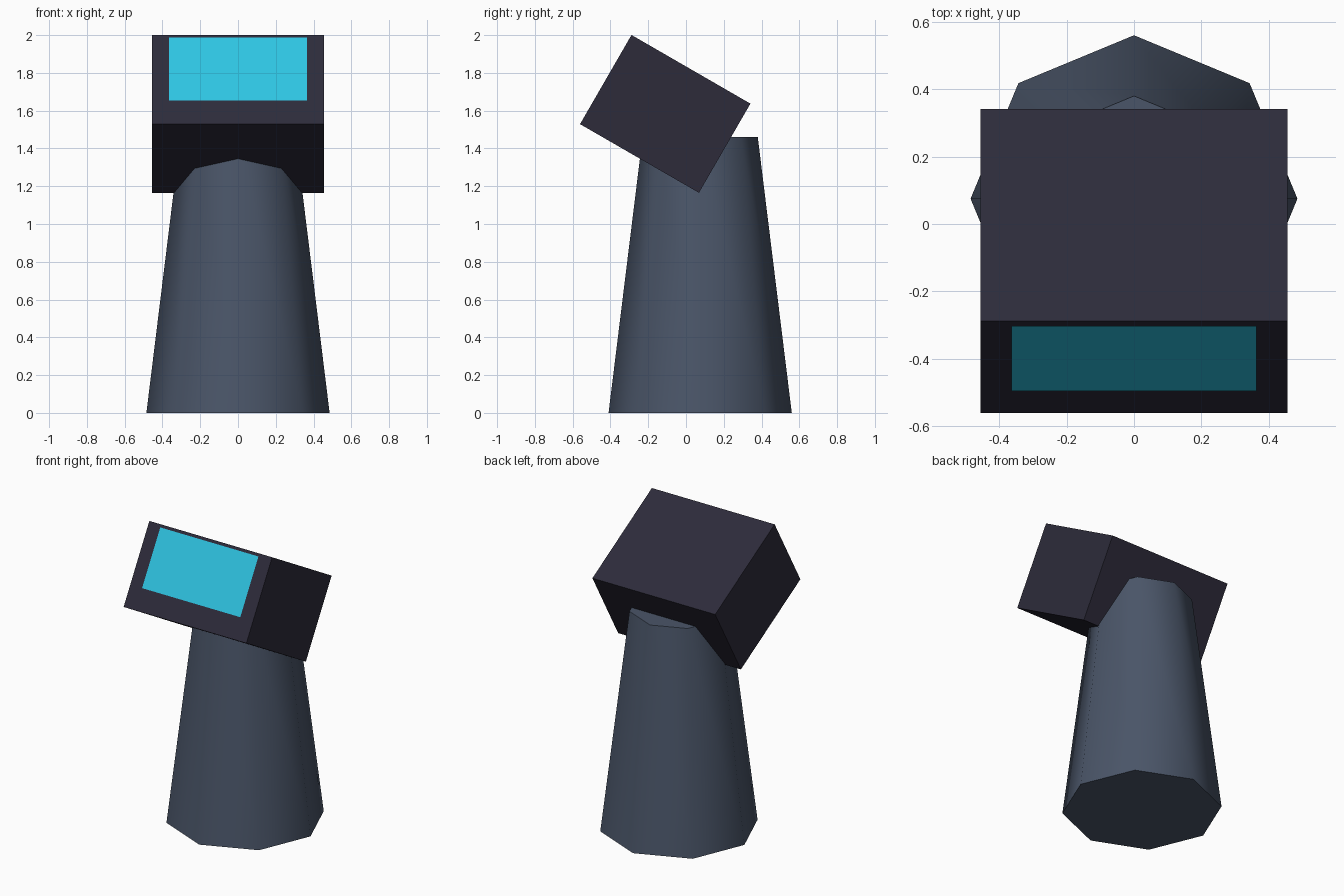
import bpy
import math
from mathutils import Matrix, Vector

cube = bpy.data.objects.get("Cube")
if cube:
    bpy.data.objects.remove(cube, do_unlink=True)


def material(name, rgb):
    linear = [(c / 255 / 12.92) if c < 11 else ((c / 255 + 0.055) / 1.055) ** 2.4 for c in rgb]
    mat = bpy.data.materials.new(name)
    mat.use_nodes = True
    mat.diffuse_color = (*linear, 1)
    mat.node_tree.nodes["Principled BSDF"].inputs["Base Color"].default_value = (*linear, 1)
    return mat


slate = material("slate grey", (74, 85, 104))
charcoal = material("dark charcoal", (45, 43, 58))
cyan = material("screen cyan", (46, 196, 226))


def finish(name, mat):
    obj = bpy.context.object
    obj.name = name
    obj.data.materials.append(mat)
    return obj


# Tapered eight-sided pedestal
bpy.ops.mesh.primitive_cone_add(vertices=8, radius1=0.485, radius2=0.305, depth=1.46,
                                location=(0, 0.075, 0.73))
finish("pedestal", slate)
bpy.ops.object.shade_smooth_by_angle(angle=math.radians(60))

# Head box, tilted back
width, depth, height = 0.91, 0.727, 0.545
tilt = Matrix.Rotation(math.radians(-30), 4, 'X')
centre = Vector((0, -0.11, 1.583))
bpy.ops.mesh.primitive_cube_add(size=1)
head = finish("head", charcoal)
head.matrix_world = Matrix.Translation(centre) @ tilt @ Matrix.Diagonal((width, depth, height, 1))

# Screen sheet just proud of the head's front face
bpy.ops.mesh.primitive_plane_add(size=1)
screen = finish("screen", cyan)
screen.matrix_world = (Matrix.Translation(centre) @ tilt
                       @ Matrix.Translation((0, -depth / 2 - 0.006, 0.061))
                       @ Matrix.Rotation(math.radians(90), 4, 'X')
                       @ Matrix.Diagonal((0.728, 0.385, 1, 1)))
